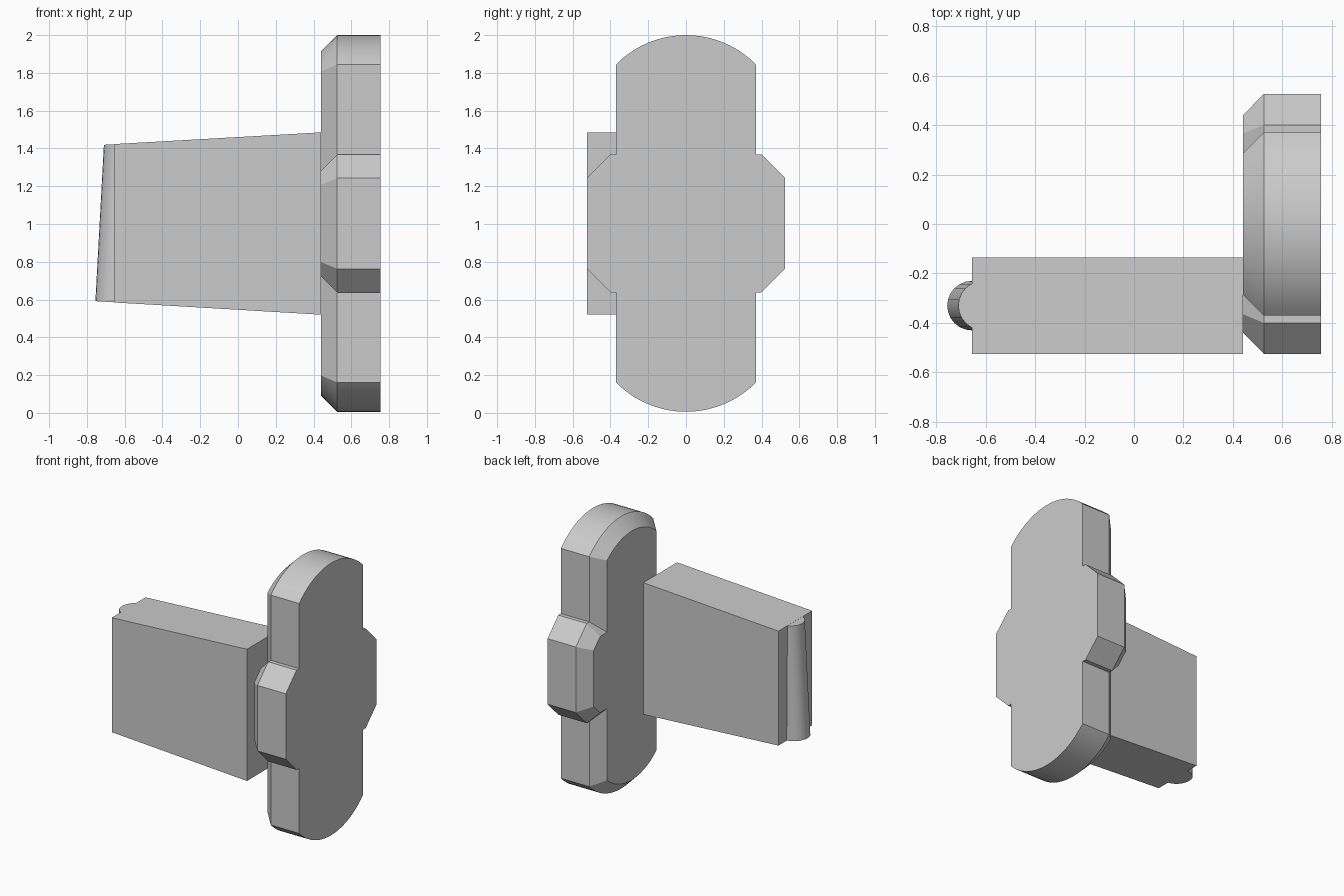
import bpy, bmesh, math
from mathutils import Vector

cube = bpy.data.objects.get("Cube")
if cube:
    bpy.data.objects.remove(cube, do_unlink=True)

grey = bpy.data.materials.new("plain grey")
grey.use_nodes = True
grey.diffuse_color = (0.6, 0.6, 0.6, 1)
grey.node_tree.nodes["Principled BSDF"].inputs["Base Color"].default_value = (0.6, 0.6, 0.6, 1)


def loft(name, rings):
    """Skin a stack of equal-length point rings and cap both ends."""
    bm = bmesh.new()
    loops = [[bm.verts.new(p) for p in ring] for ring in rings]
    n = len(loops[0])
    for a, b in zip(loops, loops[1:]):
        for i in range(n):
            j = (i + 1) % n
            bm.faces.new((a[i], a[j], b[j], b[i]))
    bm.faces.new(loops[0][::-1])
    bm.faces.new(loops[-1])
    bmesh.ops.recalc_face_normals(bm, faces=bm.faces)
    mesh = bpy.data.meshes.new(name)
    bm.to_mesh(mesh)
    bm.free()
    mesh.materials.append(grey)
    obj = bpy.data.objects.new(name, mesh)
    bpy.context.collection.objects.link(obj)
    bpy.ops.object.select_all(action='DESELECT')
    obj.select_set(True)
    bpy.context.view_layer.objects.active = obj
    bpy.ops.object.shade_smooth_by_angle(angle=math.radians(30))
    return obj


def inset(points, d):
    """Offset a counter-clockwise outline inwards with mitred corners."""
    out = []
    for i, p in enumerate(points):
        e1 = (p - points[i - 1]).normalized()
        e2 = (points[(i + 1) % len(points)] - p).normalized()
        n1, n2 = Vector((-e1.y, e1.x)), Vector((-e2.y, e2.x))
        out.append(p + (n1 + n2) * d / (1 + n1.dot(n2)))
    return out


# Plate outline: one quarter (wing, side and rounded end), mirrored
MID, RADIUS = 1.003, 0.519
half_arc = math.asin(0.37 / RADIUS)
quarter = [(0.525, 0.24), (0.4, 0.365), (0.37, 0.365)]
for i in range(11):
    a = half_arc * (1 - i / 10)
    quarter.append((RADIUS * math.sin(a), 0.997 - RADIUS + RADIUS * math.cos(a)))
upper = quarter + [(-y, z) for y, z in quarter[-2::-1]]
outline = [Vector(p) for p in upper + [(-y, -z) for y, z in upper]]


def plate_ring(points, x):
    return [(x, p.x, p.y + MID) for p in points]


loft("end_plate", [plate_ring(inset(outline, 0.085), 0.44),
                   plate_ring(outline, 0.525),
                   plate_ring(outline, 0.755)])


# Tapered block: top and bottom slope evenly towards the rib
def top_z(x):
    return 1.485 - 0.0565 * (0.44 - x)


def bottom_z(x):
    return 0.52 + 0.059 * (0.44 - x)


loft("tapered_block", [[(x, y, z(x)) for y, z in
                        ((-0.525, bottom_z), (-0.135, bottom_z),
                         (-0.135, top_z), (-0.525, top_z))]
                       for x in (-0.655, 0.44)])


# Leaning round rib, partly sunk into the end of the block
def rib_ring(x, height):
    ring = []
    for i in range(24):
        a = math.tau * i / 24
        px = x + 0.1 * math.cos(a)
        ring.append((px, -0.33 + 0.1 * math.sin(a), height(px)))
    return ring


loft("end_rib", [rib_ring(-0.655, lambda x: bottom_z(x) + 0.001),
                 rib_ring(-0.61, lambda x: top_z(x) - 0.001)])
